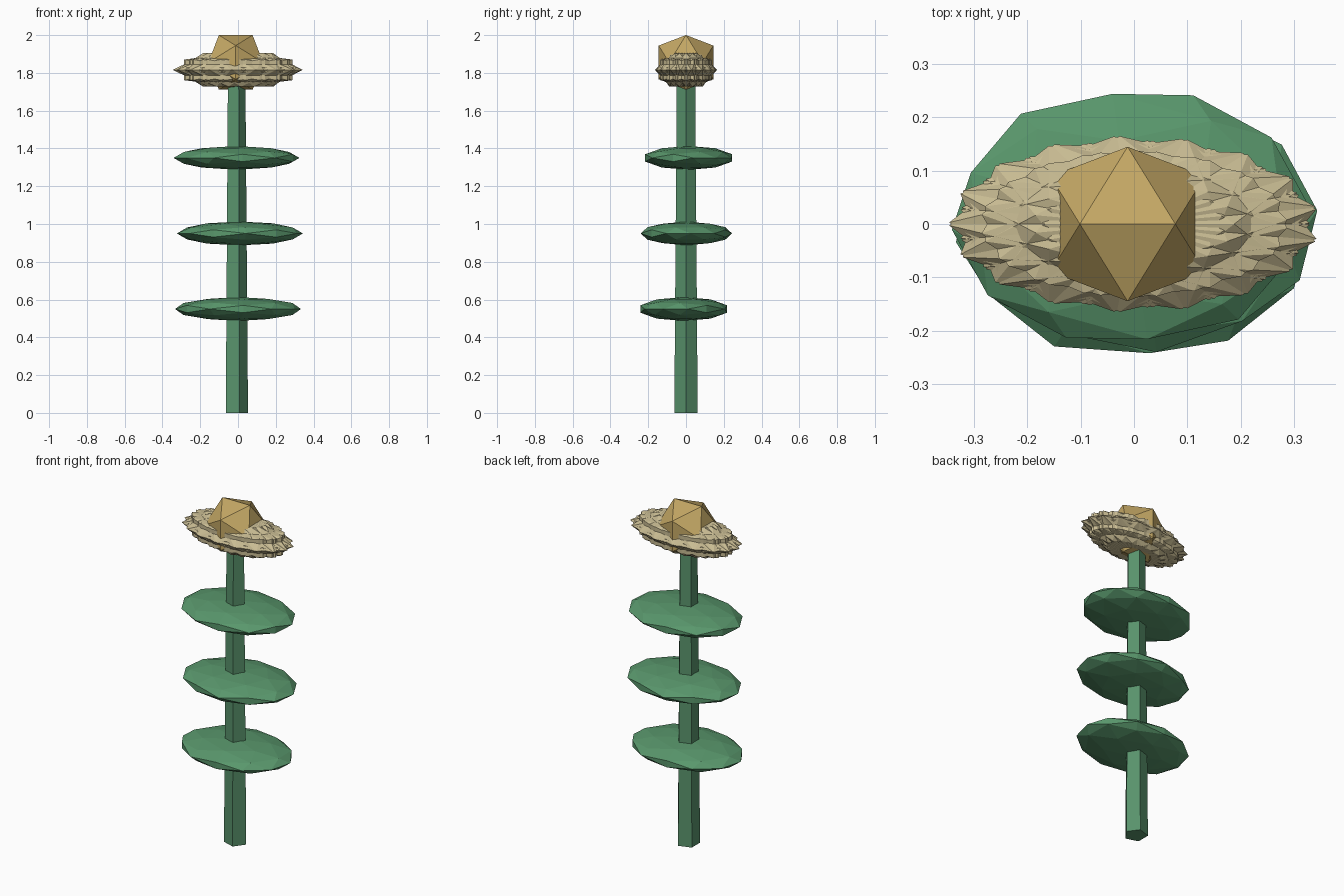
import bpy, bmesh
from math import sin, cos, pi, radians, sqrt
from mathutils import Vector, Matrix

if "Cube" in bpy.data.objects:
    bpy.data.objects.remove(bpy.data.objects["Cube"])

CX = -0.012  # the stem axis sits slightly left of the overall centre


def material(name, rgb):
    m = bpy.data.materials.new(name)
    m.diffuse_color = (*rgb, 1)
    m.use_nodes = True
    m.node_tree.nodes["Principled BSDF"].inputs["Base Color"].default_value = m.diffuse_color
    return m


def add_object(name, bm, mat):
    bmesh.ops.recalc_face_normals(bm, faces=bm.faces)
    mesh = bpy.data.meshes.new(name)
    bm.to_mesh(mesh)
    bm.free()
    mesh.materials.append(mat)
    obj = bpy.data.objects.new(name, mesh)
    bpy.context.collection.objects.link(obj)
    return obj


def ico_points():
    # Unit icosahedron with an edge on top, running along x
    p = (1 + sqrt(5)) / 2
    pts = []
    for s in (-1, 1):
        for t in (-1, 1):
            pts += [Vector((s, 0, t * p)), Vector((0, s * p, t)), Vector((s * p, t, 0))]
    return [v.normalized() for v in pts]


def ico(name, mat, loc, size, turn=0, shift=0, fine=False):
    # Facet ball turned about z (and pushed along its own x), then stretched
    pts = ico_points()
    if fine:
        pts += [((a + b) / 2).normalized() for i, a in enumerate(pts)
                for b in pts[:i] if (a - b).length < 1.1]
    xf = (Matrix.Translation(loc) @ Matrix.Diagonal((*size, 1))
          @ Matrix.Rotation(turn, 4, 'Z') @ Matrix.Translation((shift, 0, 0)))
    bm = bmesh.new()
    for v in pts:
        bm.verts.new(v)
    bmesh.ops.convex_hull(bm, input=bm.verts)
    bm.transform(xf)
    return add_object(name, bm, mat)


stem_green = material("stem_green", (0.10, 0.29, 0.15))
leaf_green = material("leaf_green", (0.10, 0.31, 0.15))
cream = material("petal_cream", (0.58, 0.50, 0.29))
gold = material("centre_gold", (0.55, 0.39, 0.13))

# Five-sided tapering stem
bm = bmesh.new()
rings = []
for z, r in ((0, 0.065), (1.8, 0.051)):
    rings.append([bm.verts.new((CX + r * cos(2 * pi * k / 5), r * sin(2 * pi * k / 5), z))
                  for k in range(5)])
low, high = rings
for k in range(5):
    n = (k + 1) % 5
    bm.faces.new((low[k], low[n], high[n], high[k]))
bm.faces.new(low[::-1])
bm.faces.new(high)
add_object("stem", bm, stem_green)

# Three flat leaves, each turned a little further than the one below
for i, (x, y) in enumerate(((0.0, -0.012), (0.01, 0.002), (-0.008, 0.014))):
    ico(f"leaf_{i + 1}", leaf_green, (x, y, 0.55 + 0.4 * i), (0.335, 0.243, 0.063),
        radians(-26.5 + 32 * i), fine=True)

# Seventeen overlapping petals fanned about the vertical axis
PETALS = 17
for i in range(PETALS):
    ico(f"petal_{i + 1}", cream, (0, 0, 1.816), (0.338, 0.161, 0.104),
        2 * pi * i / PETALS, shift=0.03)

# Flower centre
ico("flower_centre", gold, (CX, 0, 1.8554), (0.17, 0.17, 0.17))
